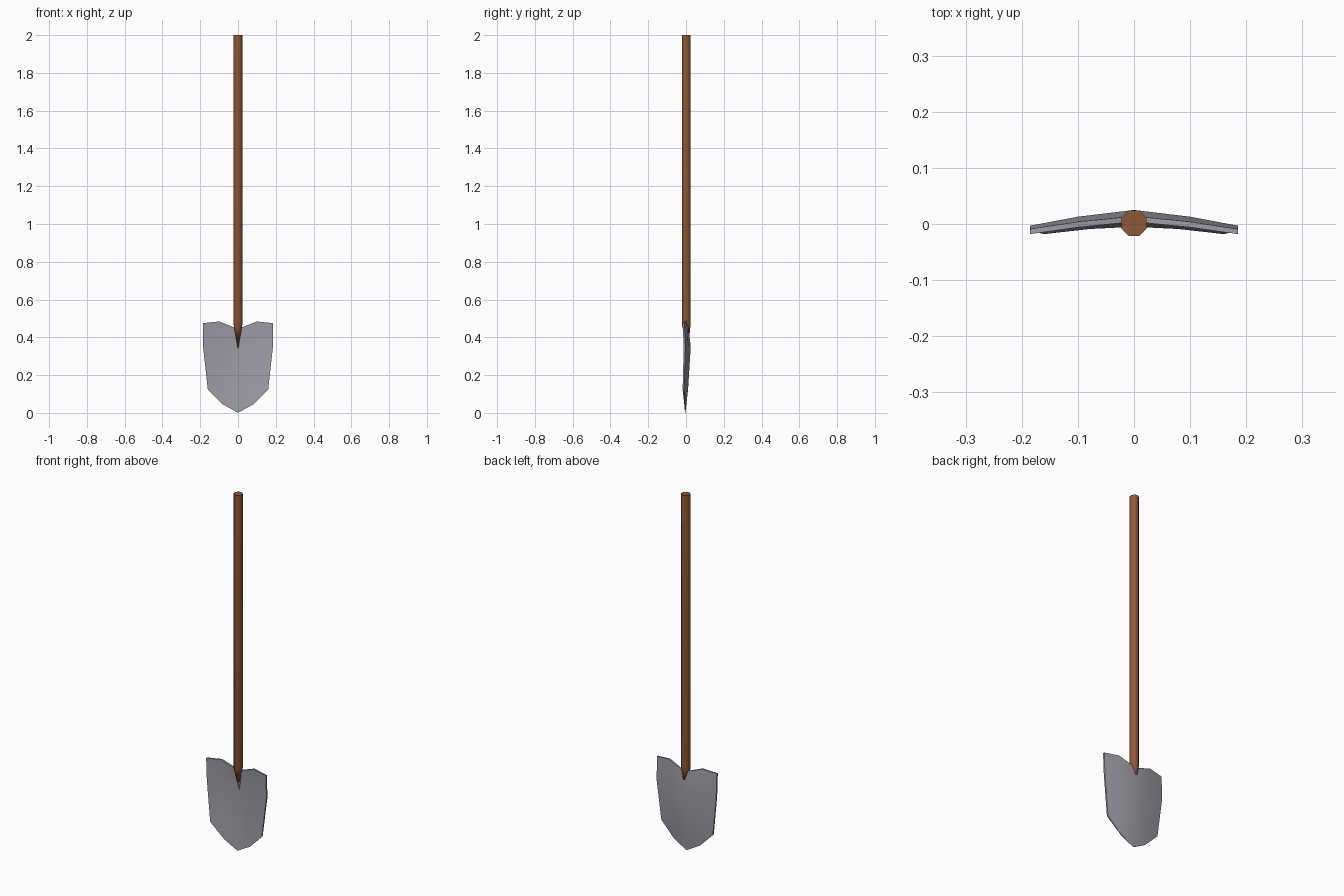
import bpy, bmesh, math

if "Cube" in bpy.data.objects:
    bpy.data.objects.remove(bpy.data.objects["Cube"])


def material(name, rgb):
    m = bpy.data.materials.new(name)
    m.diffuse_color = (*rgb, 1)
    m.use_nodes = True
    m.node_tree.nodes["Principled BSDF"].inputs["Base Color"].default_value = m.diffuse_color
    return m


def make_object(name, bm, mat, angle):
    bmesh.ops.recalc_face_normals(bm, faces=bm.faces)
    mesh = bpy.data.meshes.new(name)
    bm.to_mesh(mesh)
    bm.free()
    mesh.materials.append(mat)
    ob = bpy.data.objects.new(name, mesh)
    bpy.context.collection.objects.link(ob)
    bpy.ops.object.select_all(action='DESELECT')
    ob.select_set(True)
    bpy.context.view_layer.objects.active = ob
    bpy.ops.object.shade_smooth_by_angle(angle=math.radians(angle))
    return ob


steel = material("grey steel", (0.34, 0.34, 0.38))
wood = material("brown wood", (0.27, 0.10, 0.04))

# Blade: half-rows from the centre line outwards, (x, z, back y, front y)
rows = [
    [(0, 0.445, 0.014, 0.004), (0.10, 0.484, 0.004, -0.006), (0.185, 0.475, -0.009, -0.018)],
    [(0, 0.35, 0.025, 0.014), (0.10, 0.35, 0.013, 0.003), (0.185, 0.35, -0.003, -0.012)],
    [(0, 0.125, 0.011, 0.002), (0.085, 0.125, 0.003, -0.006), (0.16, 0.125, -0.010, -0.018)],
    [(0, 0.0, -0.003, -0.005), (0.08, 0.045, -0.006, -0.009), (0.16, 0.125, -0.010, -0.018)],
]
bm = bmesh.new()
for side in (2, 3):
    for sign in (1, -1):
        grid = [[bm.verts.new((sign * p[0], p[side], p[1])) for p in row] for row in rows]
        for a, b in zip(grid, grid[1:]):
            for i in range(2):
                bm.faces.new((a[i], a[i + 1], b[i + 1], b[i]))
# merge the halves, then bridge the two rims to give the thickness
bmesh.ops.remove_doubles(bm, verts=bm.verts, dist=0.0005)
bmesh.ops.recalc_face_normals(bm, faces=bm.faces)
rim = [e for e in bm.edges if e.is_boundary]
bmesh.ops.bridge_loops(bm, edges=rim)
make_object("blade", bm, steel, 35)

# Handle: eight-sided pole that tapers to a point against the blade
bm = bmesh.new()
rings = []
for z in (2.0, 0.465):
    rings.append([bm.verts.new((0.0245 * math.cos(math.pi * (i + 0.5) / 4),
                                0.0245 * math.sin(math.pi * (i + 0.5) / 4) + 0.001, z))
                  for i in range(8)])
point = bm.verts.new((0, 0.012, 0.335))
bm.faces.new(rings[0])
for i in range(8):
    j = (i + 1) % 8
    bm.faces.new((rings[0][i], rings[0][j], rings[1][j], rings[1][i]))
    bm.faces.new((rings[1][i], rings[1][j], point))
make_object("handle", bm, wood, 50)
